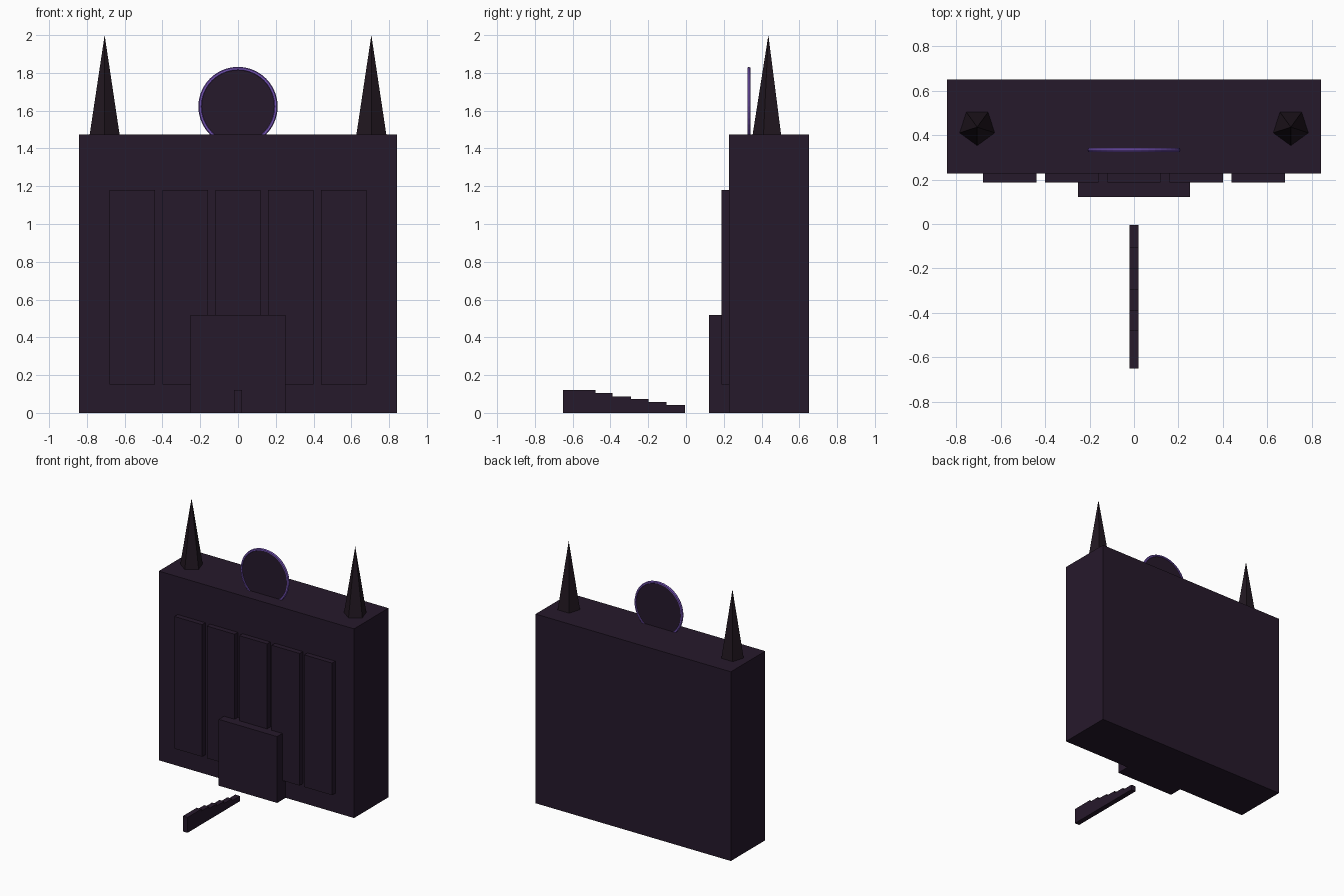
import bpy, math

if "Cube" in bpy.data.objects:
    bpy.data.objects.remove(bpy.data.objects["Cube"])


def material(name, rgb):
    def lin(c):
        c /= 255
        return c / 12.92 if c <= 0.04045 else ((c + 0.055) / 1.055) ** 2.4
    m = bpy.data.materials.new(name)
    m.diffuse_color = (*[lin(c) for c in rgb], 1)
    m.use_nodes = True
    m.node_tree.nodes["Principled BSDF"].inputs["Base Color"].default_value = m.diffuse_color
    return m


STONE = material("dark plum stone", (38, 25, 43))
SPIRE = material("near black slate", (33, 23, 32))
VIOLET = material("violet trim", (116, 82, 180))


def finish(name, mat):
    ob = bpy.context.object
    ob.name = name
    ob.data.materials.append(mat)
    return ob


def box(name, x, y, z, mat=STONE):
    """Box from (min, max) ranges."""
    bpy.ops.mesh.primitive_cube_add(size=1, location=[sum(r) / 2 for r in (x, y, z)])
    ob = finish(name, mat)
    ob.scale = [r[1] - r[0] for r in (x, y, z)]
    bpy.ops.object.transform_apply(location=False, rotation=False, scale=True)
    return ob


# Main block and entrance block
box("main_hall", (-0.842, 0.842), (0.227, 0.65), (0, 1.475))
box("entrance", (-0.252, 0.252), (0.122, 0.24), (0, 0.517))

# Five raised facade panels
for i in range(5):
    cx = (i - 2) * 0.28
    box(f"facade_panel_{i + 1}", (cx - 0.12, cx + 0.12), (0.187, 0.24), (0.15, 1.18))

# Narrow stepped ramp in front: one stepped profile extruded in x
ends = [-0.48, -0.388, -0.292, -0.198, -0.103, -0.005]
tops = [0.12, 0.105, 0.088, 0.073, 0.057, 0.041]
profile = [(-0.65, 0)]
y = -0.65
for end, top in zip(ends, tops):
    profile += [(y, top), (end, top)]
    y = end
profile.append((y, 0))
n = len(profile)
verts = [(sx, py, pz) for sx in (-0.02, 0.02) for py, pz in profile]
faces = [tuple(range(n - 1, -1, -1)), tuple(range(n, 2 * n))]
faces += [(i, (i + 1) % n, (i + 1) % n + n, i + n) for i in range(n)]
mesh = bpy.data.meshes.new("front_steps")
mesh.from_pydata(verts, [], faces)
mesh.materials.append(STONE)
steps = bpy.data.objects.new("front_steps", mesh)
bpy.context.collection.objects.link(steps)
bpy.context.view_layer.objects.active = steps
bpy.ops.object.select_all(action='DESELECT')
steps.select_set(True)
bpy.ops.object.mode_set(mode='EDIT')
bpy.ops.mesh.select_all(action='SELECT')
bpy.ops.mesh.normals_make_consistent(inside=False)
bpy.ops.object.mode_set(mode='OBJECT')

# Five-sided spires, one corner facing the front
for side, sx in (("left", -1), ("right", 1)):
    bpy.ops.mesh.primitive_cone_add(vertices=5, radius1=0.083, radius2=0, depth=0.525,
                                    location=(sx * 0.706, 0.436, 1.7375),
                                    rotation=(0, 0, math.pi))
    finish(f"{side}_spire", SPIRE)

# Round window disc with a violet rim, sunk slightly into the roof
upright = (math.pi / 2, 0, 0)
centre = (0, 0.333, 1.622)
bpy.ops.mesh.primitive_cylinder_add(vertices=32, radius=0.198, depth=0.008,
                                    location=centre, rotation=upright)
finish("round_window", STONE)
bpy.ops.mesh.primitive_torus_add(major_radius=0.2, minor_radius=0.01,
                                 major_segments=40, minor_segments=6,
                                 location=centre, rotation=upright)
finish("window_rim", VIOLET)
